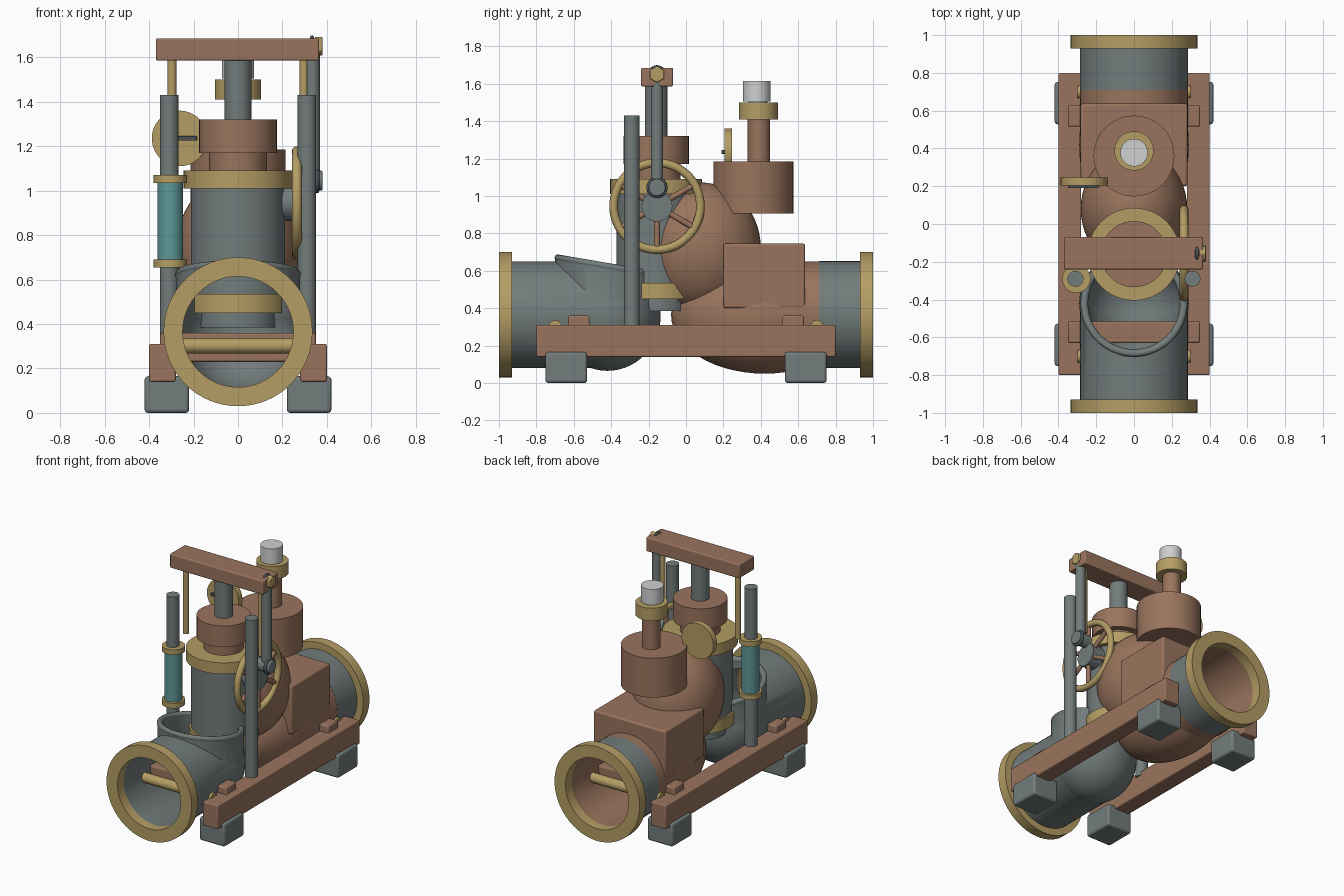
import bpy, bmesh, math
from mathutils import Vector, Matrix

cube = bpy.data.objects.get("Cube")
if cube:
    bpy.data.objects.remove(cube, do_unlink=True)


def material(name, *rgb):
    m = bpy.data.materials.new(name)
    m.use_nodes = True
    m.diffuse_color = (*rgb, 1)
    m.node_tree.nodes["Principled BSDF"].inputs["Base Color"].default_value = (*rgb, 1)
    return m


copper = material("copper", 0.32, 0.175, 0.11)
brass = material("brass", 0.46, 0.34, 0.13)
iron = material("iron_grey", 0.17, 0.20, 0.20)
dark = material("dark_iron", 0.07, 0.085, 0.095)
teal = material("teal_glass", 0.11, 0.31, 0.31)
white = material("pale_metal", 0.62, 0.63, 0.63)
parts = []


def finish(name, bm, mat, bevel=0):
    bmesh.ops.recalc_face_normals(bm, faces=bm.faces)
    me = bpy.data.meshes.new(name)
    bm.to_mesh(me)
    bm.free()
    me.materials.append(mat)
    ob = bpy.data.objects.new(name, me)
    bpy.context.collection.objects.link(ob)
    if bevel:
        mod = ob.modifiers.new("bevel", "BEVEL")
        mod.width, mod.segments, mod.limit_method = bevel, 3, "ANGLE"
    parts.append(ob)
    return ob


def box(name, lo, hi, mat, bevel=0.008):
    lo, hi = Vector(lo), Vector(hi)
    bm = bmesh.new()
    bmesh.ops.create_cube(bm, size=1, matrix=Matrix.Translation((lo + hi) / 2) @ Matrix.Diagonal((*(hi - lo), 1)))
    return finish(name, bm, mat, bevel)


def rod(name, r, a, b, mat, sides=48, bevel=0):
    a, b = Vector(a), Vector(b)
    turn = (b - a).to_track_quat("Z", "Y").to_matrix().to_4x4()
    bm = bmesh.new()
    bmesh.ops.create_cone(bm, cap_ends=True, segments=sides, radius1=r, radius2=r, depth=(b - a).length,
                          matrix=Matrix.Translation((a + b) / 2) @ turn)
    return finish(name, bm, mat, bevel)


def upright(name, r, x, y, z0, z1, mat, bevel=0):
    return rod(name, r, (x, y, z0), (x, y, z1), mat, bevel=bevel)


def ball(name, c, radii, mat):
    bm = bmesh.new()
    bmesh.ops.create_uvsphere(bm, u_segments=48, v_segments=28, radius=1,
                              matrix=Matrix.Translation(c) @ Matrix.Diagonal((*radii, 1)))
    return finish(name, bm, mat)


def lathe(name, profile, place, mat, sides=64):
    # closed (radius, height) profile spun about z, then placed
    bm = bmesh.new()
    loops = [[bm.verts.new((r * math.cos(t), r * math.sin(t), h)) for r, h in profile]
             for t in (math.tau * i / sides for i in range(sides))]
    n = len(profile)
    for i in range(sides):
        p, q = loops[i], loops[(i + 1) % sides]
        for k in range(n):
            bm.faces.new((p[k], q[k], q[(k + 1) % n], p[(k + 1) % n]))
    bm.transform(place)
    return finish(name, bm, mat)


AXIS = 0.365
ALONG_Y = Matrix.Translation((0, 0, AXIS)) @ Matrix.Rotation(-math.pi / 2, 4, "X")
ALONG_X = Matrix.Rotation(math.pi / 2, 4, "Y")


def pipe_ring(name, ro, ri, y0, y1, mat):
    return lathe(name, [(ri, y0), (ro, y0), (ro, y1), (ri, y1)], ALONG_Y, mat)


def torus(name, major, minor, place, mat):
    prof = [(major + minor * math.cos(math.tau * k / 12), minor * math.sin(math.tau * k / 12)) for k in range(12)]
    return lathe(name, prof, place, mat)


def combine(ob, tool, operation):
    mod = ob.modifiers.new("shape", "BOOLEAN")
    mod.operation, mod.object, mod.solver = operation, tool, "EXACT"
    bpy.context.view_layer.update()
    bpy.ops.object.select_all(action="DESELECT")
    bpy.context.view_layer.objects.active = ob
    ob.select_set(True)
    bpy.ops.object.modifier_apply(modifier=mod.name)


def drop(*tools):
    for t in tools:
        parts.remove(t)
        bpy.data.objects.remove(t, do_unlink=True)


# Base: rails, feet, cross beams, tie rods
for side, s in (("left", 1), ("right", -1)):
    xs = sorted((s * 0.28, s * 0.40))
    box(side + "_rail", (xs[0], -0.8, 0.14), (xs[1], 0.8, 0.31), copper)
    fx = sorted((s * 0.22, s * 0.42))
    for end, y in (("front", -0.64), ("back", 0.64)):
        box(f"{end}_{side}_foot", (fx[0], y - 0.112, 0), (fx[1], y + 0.112, 0.165), iron, 0.015)
for end, s in (("front", -1), ("back", 1)):
    ys = sorted((s * 0.515, s * 0.63))
    box(end + "_cross_beam", (-0.35, ys[0], 0.23), (0.35, ys[1], 0.36), copper, 0.01)
    rod(end + "_tie_rod", 0.034, (-0.3, s * 0.7, 0.302), (0.3, s * 0.7, 0.302), brass)
    ys = sorted((s * 0.93, s))
    pipe_ring(end + "_flange", 0.335, 0.249, *ys, brass)

# Front inlet: pipe, rounded end and slanted open cup, hollowed
CUP_Y = -0.42
SLOPE = -0.17


def cup(name, r, top, bottom, mat):
    ob = upright(name, r, 0, CUP_Y, bottom, top, mat)
    for v in ob.data.vertices:
        if v.co.z > top - 0.01:
            v.co.z += SLOPE * (v.co.y - CUP_Y)
    return ob


inlet = rod("inlet_pipe", 0.285, (0, -0.99, AXIS), (0, CUP_Y, AXIS), iron, 64)
solids = [ball("end_solid", (0, CUP_Y, AXIS), (0.29, 0.285, 0.3), iron), cup("cup_solid", 0.28, 0.62, AXIS, iron)]
hollows = [rod("bore", 0.25, (0, -1.1, AXIS), (0, CUP_Y, AXIS), iron, 64),
           ball("end_hollow", (0, CUP_Y, AXIS), (0.255, 0.255, 0.262), iron),
           cup("cup_hollow", 0.245, 0.9, AXIS, iron)]
for tool in solids:
    combine(inlet, tool, "UNION")
for tool in hollows:
    combine(inlet, tool, "DIFFERENCE")
drop(*solids, *hollows)
tilt = Matrix.Translation((0, CUP_Y, 0.622)) @ Matrix.Shear("XY", 4, (0, 0))
tilt[2][1] = SLOPE
torus("cup_rim", 0.263, 0.02, tilt, iron)

# Copper body: bulb, dome, shoulder block and outlet pipe
bulb = ball("body_bulb", (0, 0.42, AXIS), (0.29, 0.5, 0.315), copper)
block = box("body_shoulder", (-0.283, 0.2, 0.40), (0.283, 0.637, 0.745), copper, 0.04)
bore = rod("bore", 0.252, (0, 0.4, AXIS), (0, 1.1, AXIS), copper, 64)
for ob in (bulb, block):
    combine(ob, bore, "DIFFERENCE")
drop(bore)
ball("body_dome", (0, 0.08, 0.72), (0.282, 0.32, 0.352), copper)
pipe_ring("outlet_neck", 0.285, 0.25, 0.4, 0.71, copper)
sleeve = pipe_ring("outlet_pipe", 0.286, 0.25, 0.71, 0.95, iron)
sleeve.data.materials.append(copper)
for f in sleeve.data.polygons:
    f.material_index = int(math.hypot(f.center.x, f.center.z - AXIS) < 0.252)

# Pump cylinder and piston
PY = -0.16
upright("cylinder_foot", 0.18, 0, PY, 0.385, 0.46, iron)
upright("cylinder_lower_band", 0.225, 0, PY, 0.45, 0.535, brass)
upright("cylinder", 0.212, 0, PY, 0.535, 1.02, iron)
upright("cylinder_flange", 0.245, 0, PY, 1.01, 1.09, brass)
upright("bonnet_neck", 0.13, 0, PY, 1.08, 1.18, copper)
upright("bonnet", 0.175, 0, PY, 1.17, 1.32, copper)
upright("piston_rod", 0.06, 0, PY, 1.3, 1.6, iron)
box("top_beam", (-0.37, -0.24, 1.585), (0.365, -0.07, 1.685), copper, 0.008)
for side, s in (("left", 1), ("right", -1)):
    upright(side + "_guide_rod", 0.02, s * 0.297, PY, 1.11, 1.6, brass)

# Valve drum and cap
upright("drum", 0.214, 0, 0.36, 0.905, 1.185, copper)
upright("drum_stem", 0.06, 0, 0.39, 1.17, 1.42, copper)
upright("stem_collar", 0.104, 0, 0.387, 1.41, 1.5, brass)
upright("stem_cap", 0.073, 0, 0.378, 1.505, 1.615, white)
upright("stem_core", 0.05, 0, 0.385, 1.49, 1.52, white)

# Posts and sight glass
for side, x in (("left", 0.31), ("right", -0.31)):
    upright(side + "_post", 0.042, x, -0.29, 0.28, 1.43, iron)
upright("sight_glass", 0.058, -0.305, -0.29, 0.68, 1.05, teal)
for name, z in (("lower", 0.655), ("upper", 1.035)):
    upright(name + "_glass_collar", 0.075, -0.305, -0.29, z, z + 0.036, brass)

# Gauge
rod("gauge", 0.125, (-0.263, 0.205, 1.235), (-0.263, 0.247, 1.235), brass)
box("gauge_needle", (-0.35, 0.19, 1.225), (-0.185, 0.206, 1.245), dark, 0.002)

# Handwheel
WY, WZ, WX = -0.155, 0.945, 0.265
torus("handwheel_rim", 0.232, 0.023, Matrix.Translation((WX, WY, WZ)) @ ALONG_X, brass)
rod("handwheel_hub", 0.082, (0.15, WY, WZ), (0.29, WY, WZ), iron)
for i in range(6):
    t = math.radians(60 * i + 30)
    rod("handwheel_spoke", 0.016, (WX, WY, WZ),
        (WX, WY + 0.23 * math.cos(t), WZ + 0.23 * math.sin(t)), copper, 16)

# Connecting rod, crank pin and beam pin
rod("connecting_rod", 0.033, (0.335, WY, 1.04), (0.335, WY, 1.65), iron, 24)
rod("crank_pin", 0.045, (0.27, WY, 1.045), (0.38, WY, 1.045), iron, bevel=0.006)
torus("crank_eye", 0.046, 0.011, Matrix.Translation((0.355, WY, 1.045)) @ ALONG_X, dark)
torus("beam_eye", 0.04, 0.009, Matrix.Translation((0.333, WY, 1.65)) @ ALONG_X, dark)
rod("beam_pin", 0.044, (0.345, WY, 1.65), (0.38, WY, 1.65), brass, 6, 0.006)

bpy.ops.object.select_all(action="DESELECT")
for ob in parts:
    ob.select_set(True)
bpy.context.view_layer.objects.active = parts[0]
bpy.ops.object.shade_smooth_by_angle(angle=math.radians(35))
